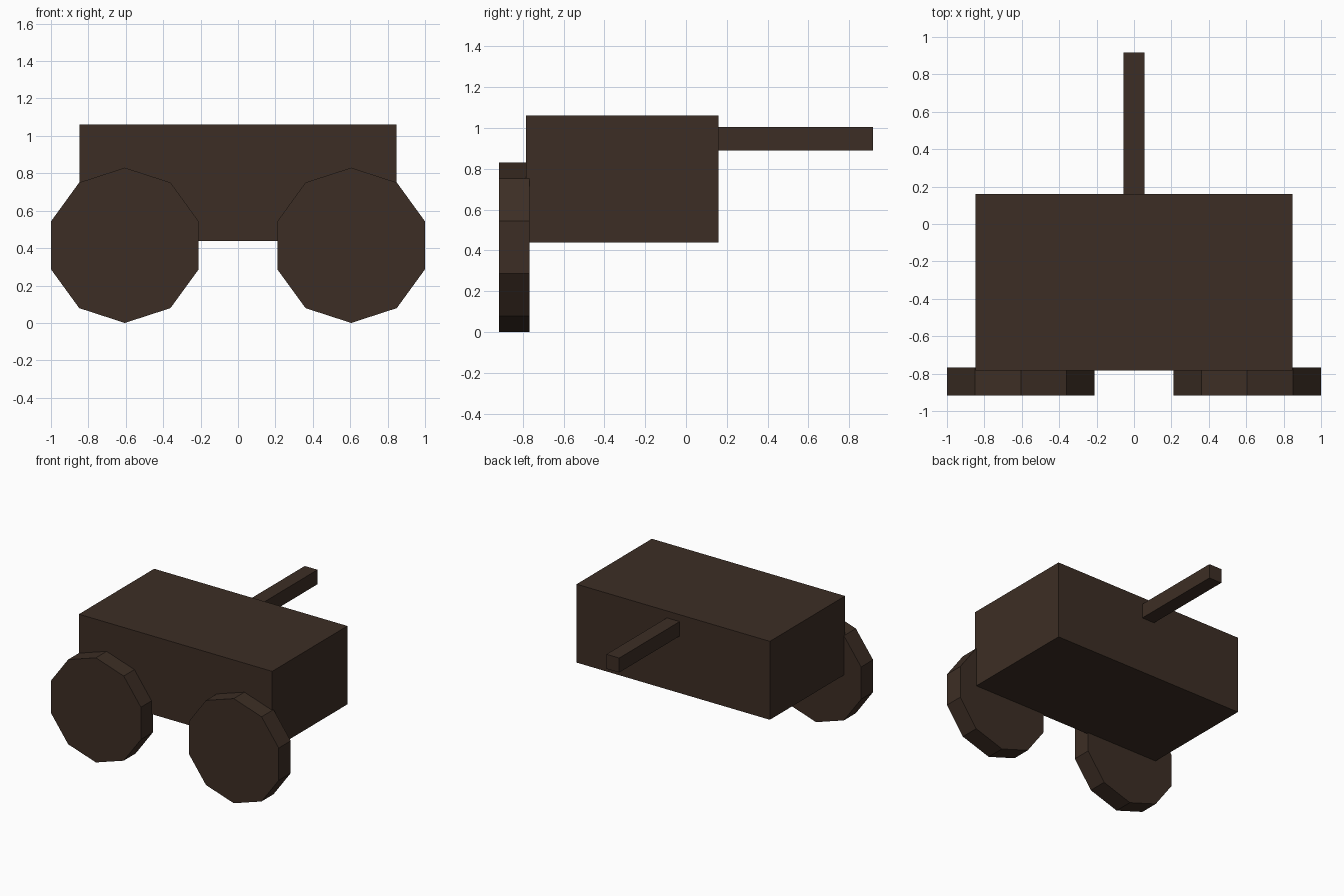
import bpy
import math

if "Cube" in bpy.data.objects:
    bpy.data.objects.remove(bpy.data.objects["Cube"])

wood = bpy.data.materials.new("dark brown wood")
wood.diffuse_color = (0.046, 0.027, 0.018, 1.0)
wood.use_nodes = True
wood.node_tree.nodes["Principled BSDF"].inputs["Base Color"].default_value = wood.diffuse_color


def finish(name):
    obj = bpy.context.object
    obj.name = name
    obj.data.materials.append(wood)
    return obj


def box(name, lo, hi):
    centre = [(a + b) / 2 for a, b in zip(lo, hi)]
    bpy.ops.mesh.primitive_cube_add(size=1, location=centre)
    obj = finish(name)
    obj.scale = [b - a for a, b in zip(lo, hi)]
    bpy.ops.object.transform_apply(location=False, rotation=False, scale=True)
    return obj


# Cart body and the pull handle at the back
box("cart_body", (-0.848, -0.783, 0.438), (0.848, 0.16, 1.06))
box("handle", (-0.056, 0.16, 0.89), (0.056, 0.917, 1.005))

# Two ten-sided wheels on the front face, a corner pointing straight up
for side, x in (("left", -0.605), ("right", 0.605)):
    bpy.ops.mesh.primitive_cylinder_add(
        vertices=10, radius=0.415, depth=0.15,
        location=(x, -0.842, 0.415), rotation=(math.pi / 2, 0, 0))
    finish(side + "_wheel")
